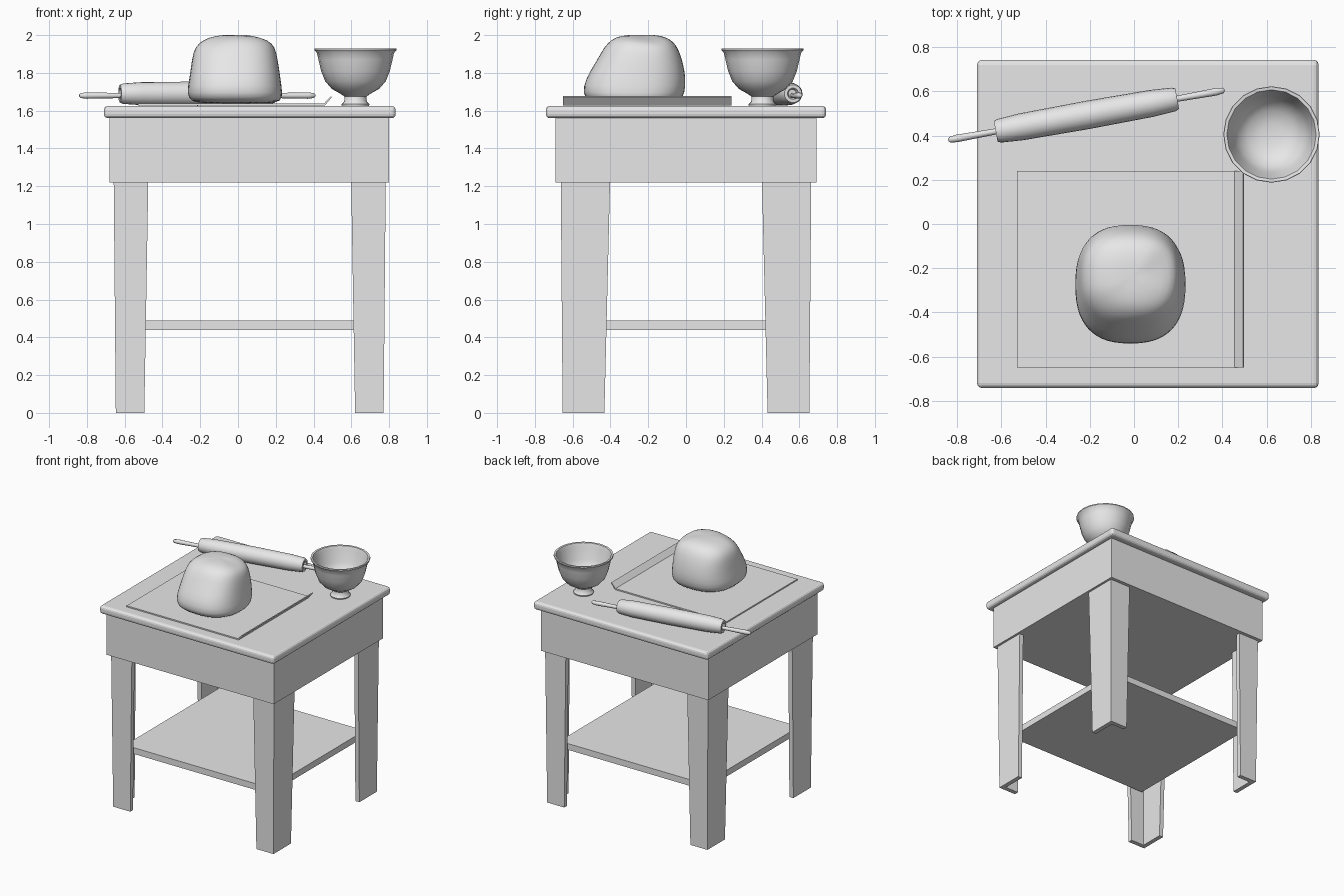
import bpy, bmesh, math
from mathutils import Vector, Matrix

cube = bpy.data.objects.get("Cube")
if cube:
    bpy.data.objects.remove(cube, do_unlink=True)

grey = bpy.data.materials.new("plain_grey")
grey.use_nodes = True
grey.diffuse_color = (0.8, 0.8, 0.8, 1)
grey.node_tree.nodes["Principled BSDF"].inputs["Base Color"].default_value = (0.8, 0.8, 0.8, 1)


def finish(name, bm, smooth=None):
    """Turn a bmesh into a named object, optionally smooth shaded."""
    bmesh.ops.recalc_face_normals(bm, faces=bm.faces)
    mesh = bpy.data.meshes.new(name)
    bm.to_mesh(mesh)
    bm.free()
    mesh.materials.append(grey)
    obj = bpy.data.objects.new(name, mesh)
    bpy.context.collection.objects.link(obj)
    if smooth:
        bpy.ops.object.select_all(action="DESELECT")
        obj.select_set(True)
        bpy.context.view_layer.objects.active = obj
        bpy.ops.object.shade_smooth_by_angle(angle=math.radians(smooth))
    return obj


def box(name, x, y, z):
    bm = bmesh.new()
    size = [b - a for a, b in (x, y, z)]
    mid = [(a + b) / 2 for a, b in (x, y, z)]
    bmesh.ops.create_cube(bm, size=1, matrix=Matrix.Translation(mid) @ Matrix.Diagonal((*size, 1)))
    return finish(name, bm)


def loft(bm, rings):
    """Skin closed rings of points and cap both ends."""
    loops = [[bm.verts.new(p) for p in ring] for ring in rings]
    n = len(loops[0])
    for a, b in zip(loops, loops[1:]):
        for i in range(n):
            j = (i + 1) % n
            bm.faces.new((a[i], a[j], b[j], b[i]))
    bm.faces.new(loops[0])
    bm.faces.new(loops[-1])


def lathe(name, profile, sides, matrix, smooth):
    bm = bmesh.new()
    turn = [math.tau * i / sides for i in range(sides)]
    loft(bm, [[matrix @ Vector((r * math.cos(t), r * math.sin(t), h)) for t in turn]
              for r, h in profile])
    return finish(name, bm, smooth)


# Table top, apron and lower shelf
CX = 0.062
top = box("table_top", (-0.71, 0.835), (-0.742, 0.742), (1.56, 1.625))
bev = top.modifiers.new("rounded_edge", "BEVEL")
bev.width = 0.022
bev.segments = 3
box("apron", (-0.68, 0.80), (-0.69, 0.69), (1.22, 1.565))
box("lower_shelf", (-0.58, 0.70), (-0.60, 0.60), (0.44, 0.49))


# Tapered legs with an angle-shaped section, open towards the middle
def leg_ring(sx, sy, outer_x, outer_y, inner_x, inner_y, z, wall=0.035):
    section = [(outer_x, outer_y), (inner_x, outer_y), (inner_x, outer_y - wall),
               (outer_x - wall, outer_y - wall), (outer_x - wall, inner_y), (outer_x, inner_y)]
    return [(CX + sx * x, sy * y, z) for x, y in section]


for sx, side in ((1, "left"), (-1, "right")):
    for sy, end in ((-1, "front"), (1, "back")):
        bm = bmesh.new()
        loft(bm, [leg_ring(sx, sy, 0.709, 0.653, 0.558, 0.432, 0),
                  leg_ring(sx, sy, 0.72, 0.663, 0.537, 0.402, 1.23)])
        finish(f"{end}_{side}_leg", bm)

# Thin sheet with one upturned edge
bm = bmesh.new()
section = [(-0.53, 1.627), (0.46, 1.627), (0.497, 1.672), (0.492, 1.677), (0.455, 1.637), (-0.53, 1.637)]
loft(bm, [[(x, y, z) for x, z in section] for y in (-0.65, 0.24)])
finish("baking_sheet", bm)

# Dough lump: height, then left-right and front-back extents of each layer
layers = [(1.638, -0.20, 0.18, -0.45, -0.09), (1.65, -0.25, 0.23, -0.52, -0.03),
          (1.69, -0.274, 0.238, -0.55, -0.005), (1.77, -0.258, 0.226, -0.535, 0.002),
          (1.87, -0.246, 0.212, -0.47, -0.018), (1.94, -0.23, 0.197, -0.435, -0.045),
          (1.978, -0.18, 0.165, -0.395, -0.08), (1.997, -0.12, 0.09, -0.35, -0.13),
          (2.002, -0.05, 0.03, -0.28, -0.19)]
rings = []
for z, x0, x1, y0, y1 in layers:
    ring = []
    for i in range(28):
        t = math.tau * i / 28
        c, s = math.cos(t), math.sin(t)
        x = (x0 + x1) / 2 + (x1 - x0) / 2 * math.copysign(abs(c) ** 0.8, c)
        y = (y0 + y1) / 2 + (y1 - y0) / 2 * math.copysign(abs(s) ** 0.8, s)
        # Pinched fold near the upper left edge
        fold = math.exp(-((x - 0.13) / 0.035) ** 2 - ((y + 0.2) / 0.07) ** 2)
        # Upper side falls away towards the front right
        slump = max(0, -0.3 - y) * max(0, -x) * max(0, z - 1.85) * 9
        ring.append((x, y, z - 0.035 * fold * (z > 1.9) - slump))
    rings.append(ring)
bm = bmesh.new()
loft(bm, rings)
dough = finish("dough", bm, 80)
sub = dough.modifiers.new("soft", "SUBSURF")
sub.levels = sub.render_levels = 1

# Rolling pin, lying along a slight diagonal
start, stop = Vector((-0.84, 0.38, 1.68)), Vector((0.41, 0.605, 1.68))
axis = stop - start
pin = Matrix.Translation((start + stop) / 2) @ axis.to_track_quat("Z", "Y").to_matrix().to_4x4()
lift = Matrix.Translation((0, 0, 0.01))
half = axis.length / 2
body = [(0.022, -0.40), (0.03, -0.417), (0.047, -0.417), (0.054, -0.40), (0.061, -0.30), (0.064, 0)]
body += [(r, -h) for r, h in reversed(body[:-1])]
lathe("rolling_pin_body", body, 20, lift @ pin, 50)
grip = [(0.005, -half), (0.013, -half + 0.008), (0.017, -half + 0.04), (0.013, -0.39)]
grip += [(r, -h) for r, h in reversed(grip)]
lathe("rolling_pin_handles", grip, 12, pin, 50)

# Footed bowl, outside up to the rim and back down the inside
bowl = [(0.072, 1.625), (0.074, 1.634), (0.06, 1.648), (0.058, 1.675), (0.08, 1.69), (0.125, 1.715),
        (0.16, 1.755), (0.182, 1.81), (0.196, 1.87), (0.204, 1.905), (0.218, 1.922), (0.216, 1.93),
        (0.202, 1.928), (0.192, 1.90), (0.172, 1.81), (0.148, 1.765), (0.11, 1.73), (0.05, 1.712)]
lathe("bowl", bowl, 20, Matrix.Translation((0.622, 0.405, 0)), 50)
